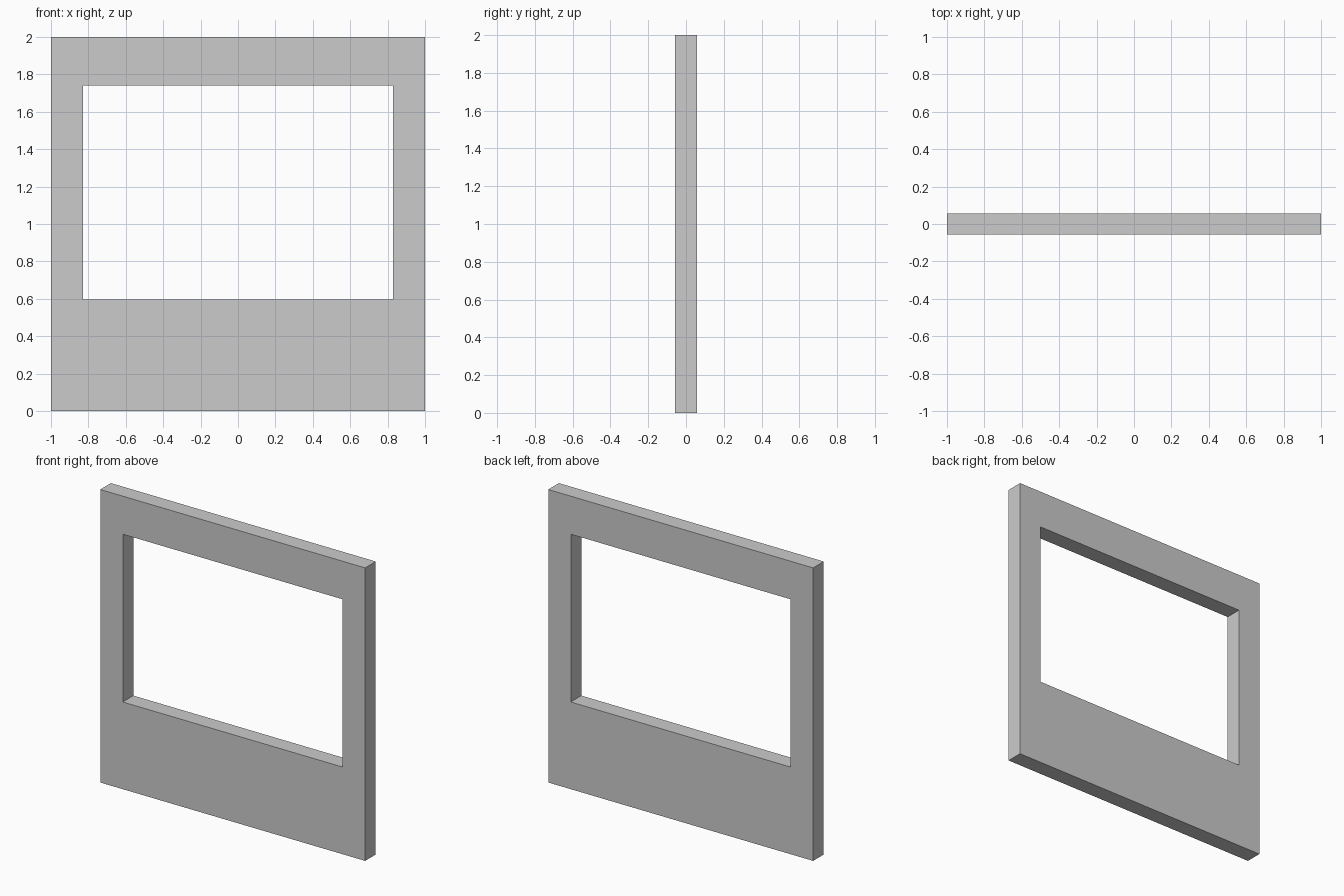
import bpy
import bmesh

if "Cube" in bpy.data.objects:
    bpy.data.objects.remove(bpy.data.objects["Cube"])

HALF_DEPTH = 0.057


def rectangle(bm, x, z0, z1):
    corners = [(-x, z0), (x, z0), (x, z1), (-x, z1)]
    return [bm.verts.new((cx, -HALF_DEPTH, cz)) for cx, cz in corners]


# Wall panel face: ring between the outer edge and the window opening
bm = bmesh.new()
outer = rectangle(bm, 1.0, 0.0, 2.0)
inner = rectangle(bm, 0.83, 0.595, 1.74)
ring = []
for i in range(4):
    j = (i + 1) % 4
    ring.append(bm.faces.new((outer[i], outer[j], inner[j], inner[i])))

# Give the panel its thickness, keeping the front face
result = bmesh.ops.extrude_face_region(bm, geom=ring, use_keep_orig=True)
moved = [g for g in result["geom"] if isinstance(g, bmesh.types.BMVert)]
bmesh.ops.translate(bm, verts=moved, vec=(0, 2 * HALF_DEPTH, 0))
bmesh.ops.recalc_face_normals(bm, faces=bm.faces)

mesh = bpy.data.meshes.new("window_wall")
bm.to_mesh(mesh)
bm.free()
wall = bpy.data.objects.new("window_wall", mesh)
bpy.context.collection.objects.link(wall)
